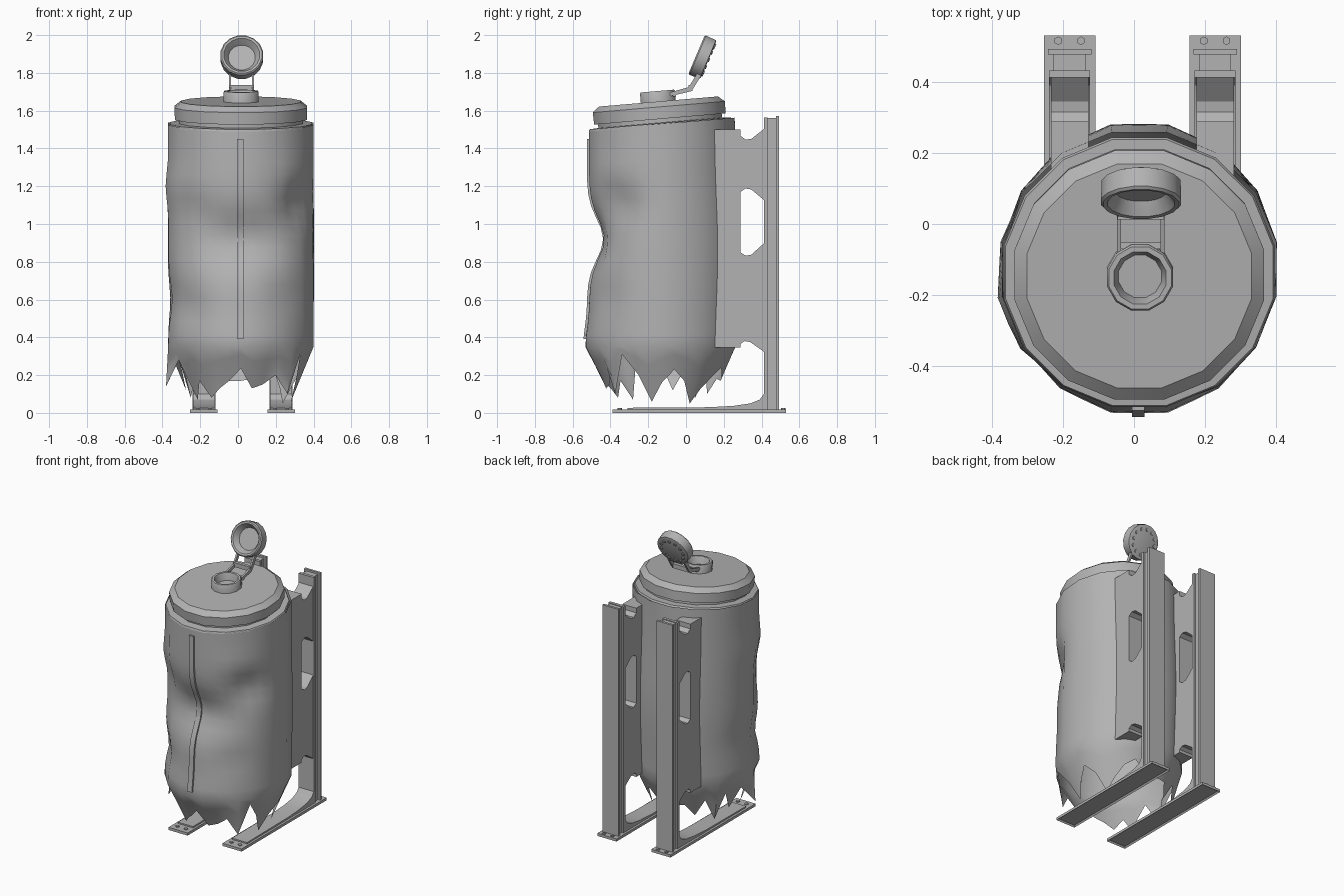
import bpy, bmesh, math
from mathutils import Vector, Matrix

if "Cube" in bpy.data.objects:
    bpy.data.objects.remove(bpy.data.objects["Cube"])

GREY = 0.45
steel = bpy.data.materials.new("plain grey")
steel.use_nodes = True
steel.diffuse_color = (GREY, GREY, GREY, 1)
steel.node_tree.nodes["Principled BSDF"].inputs["Base Color"].default_value = (GREY, GREY, GREY, 1)

CX, CY = 0.015, -0.128      # tank axis
TOP, TILT = 1.53, 0.085     # rim height and lean of the lid
FRONT = -math.pi / 2


def finish(name, bm, smooth=None):
    """Turn a bmesh into a coloured object."""
    bmesh.ops.recalc_face_normals(bm, faces=bm.faces)
    mesh = bpy.data.meshes.new(name)
    bm.to_mesh(mesh)
    bm.free()
    mesh.materials.append(steel)
    obj = bpy.data.objects.new(name, mesh)
    bpy.context.collection.objects.link(obj)
    if smooth:
        bpy.ops.object.select_all(action='DESELECT')
        obj.select_set(True)
        bpy.context.view_layer.objects.active = obj
        bpy.ops.object.shade_smooth_by_angle(angle=math.radians(smooth))
    return obj


def skin(bm, rows, closed):
    """Join rows of vertices with quads."""
    for a, b in zip(rows, rows[1:]):
        n = len(a)
        for i in range(n if closed else n - 1):
            j = (i + 1) % n
            bm.faces.new((a[i], a[j], b[j], b[i]))


def lathe(name, profile, sides, place, tilt=0.0, smooth=30):
    """Revolve a radius/height profile; end radii are capped."""
    bm = bmesh.new()
    rows = []
    for r, z in profile:
        angles = [(i + 0.5) * math.tau / sides for i in range(sides)]
        rows.append([bm.verts.new((r * math.cos(a), r * math.sin(a), z)) for a in angles])
    skin(bm, rows, True)
    bm.faces.new(rows[0])
    bm.faces.new(rows[-1])
    bm.transform(Matrix.Translation(place) @ Matrix.Rotation(tilt, 4, 'X'))
    return finish(name, bm, smooth)


def prism(name, outline, x, width, smooth=None):
    """Extrude a side outline (y, z) across x."""
    bm = bmesh.new()
    rows = [[bm.verts.new((x + s * width / 2, y, z)) for y, z in outline] for s in (-1, 1)]
    skin(bm, rows, True)
    for row in rows:
        bm.faces.new(row)
    return finish(name, bm, smooth)


def box(name, x, width, y0, y1, z0, z1):
    return prism(name, [(y0, z0), (y1, z0), (y1, z1), (y0, z1)], x, width)


# Dents and bulges in the tank skin: angle, height, depth, angular and vertical spread
DENTS = [
    (FRONT, 0.92, 0.086, 0.75, 0.15),
    (FRONT, 0.36, -0.02, 0.7, 0.12),
    (-0.62, 1.1, 0.05, 0.3, 0.11),
    (-0.85, 1.28, -0.008, 0.3, 0.08),
    (-0.9, 0.62, 0.015, 0.3, 0.1),
    (-2.9, 0.6, 0.022, 0.6, 0.12),
    (-2.8, 1.2, -0.015, 0.5, 0.1),
    (-2.3, 1.08, 0.02, 0.3, 0.09),
    (-2.35, 0.55, 0.018, 0.3, 0.07),
    (math.pi / 2, 0.85, -0.025, 0.9, 0.4),
]


def skin_point(a, z, spread=0.0):
    """Point on the dented sixteen-sided tank wall, flat at the front."""
    step = math.tau / 16
    off = (a + step / 2) % step - step / 2
    r = 0.392 * math.cos(step / 2) / math.cos(off)
    for da, dz, depth, wa, wz in DENTS:
        d = (a - da + math.pi) % math.tau - math.pi
        r -= depth * math.exp(-(d / wa) ** 2 - ((z - dz) / wz) ** 2)
    if z < 0.35:
        r -= (0.35 - z) * 0.42
    r += spread
    y = CY + r * math.sin(a)
    lean = max(0.0, min(1.0, (z - 1.2) / 0.33))
    return Vector((CX + r * math.cos(a), y, z + TILT * lean * (y - CY)))


# Torn edge height for each column, counter-clockwise from the left side
TORN = [0.16, 0.23, 0.17, 0.05, 0.13, 0.2, 0.24, 0.18,
        0.17, 0.17, 0.18, 0.1, 0.22, 0.08, 0.25, 0.12,
        0.25, 0.14, 0.28, 0.07, 0.17, 0.08, 0.13, 0.17,
        0.235, 0.13, 0.15, 0.2, 0.1, 0.31, 0.2, 0.06]
FLARE = {17: 0.1, 28: 0.07, 13: 0.04}

# Tank wall, ending in torn shards
bm = bmesh.new()
cols = len(TORN)
angles = [i * math.tau / cols for i in range(cols)]
heights = [TOP - i * (TOP - 0.35) / 18 for i in range(19)]
rows = [[bm.verts.new(skin_point(a, z)) for a in angles] for z in heights]
for t in (0.35, 0.7, 1.0):
    rows.append([bm.verts.new(skin_point(a, 0.35 + (end - 0.35) * t, FLARE.get(i, 0) * t))
                 for i, (a, end) in enumerate(zip(angles, TORN))])
skin(bm, rows, True)
finish("torn_tank_wall", bm, 40)

# Raised seam strip down the front
bm = bmesh.new()
rows = []
for i in range(19):
    z = 0.39 + i * 1.06 / 18
    y = skin_point(FRONT, z).y
    rows.append([bm.verts.new((x, y + d, z))
                 for x, d in ((-0.005, 0.01), (-0.005, -0.012), (0.03, -0.012), (0.03, 0.01))])
skin(bm, rows, True)
bm.faces.new(rows[0])
bm.faces.new(rows[-1])
finish("front_seam", bm, 40)

# Lid with groove, chamfer and flat top
lathe("lid", [(0.388, -0.008), (0.383, 0.003), (0.335, 0.006), (0.335, 0.026), (0.356, 0.026),
              (0.358, 0.09), (0.322, 0.119)],
      16, (CX, CY - 0.008, TOP), TILT)

# Filler neck
lathe("filler_neck", [(0.096, -0.03), (0.096, 0.047), (0.091, 0.054), (0.076, 0.054),
                      (0.068, 0.03), (0.062, 0.005)], 12, (CX + 0.002, -0.147, 1.65), TILT, 40)

# Open cap, tipped back
CAP, CAP_TILT = Vector((0.02, 0.087, 1.883)), 1.17
lathe("cap", [(0.1, -0.035), (0.113, -0.031), (0.115, 0.027), (0.108, 0.034), (0.096, 0.032),
              (0.082, 0.012), (0.072, -0.005)], 16, CAP, CAP_TILT, 40)
turn = Matrix.Rotation(CAP_TILT, 3, 'X')
for i in range(12):
    a = i * math.tau / 12
    spot = CAP + turn @ Vector((0.082 * math.cos(a), 0.082 * math.sin(a), -0.037))
    lathe("cap_stud", [(0.011, -0.004), (0.011, 0.006)], 8, spot, CAP_TILT)

# Hinge arms and cross bars
for x in (-0.042, 0.08):
    prism("hinge_arm", [(-0.09, 1.675), (0.025, 1.702), (0.04, 1.72), (0.08, 1.785),
                        (0.06, 1.8), (0.015, 1.725), (-0.09, 1.695)], x, 0.012)
box("hinge_pin", 0.019, 0.13, 0.012, 0.034, 1.705, 1.735)
box("neck_hinge_bar", 0.019, 0.13, -0.07, -0.052, 1.675, 1.697)

# Two identical wall stands
for x in (-0.181, 0.228):
    plate = bmesh.new()
    bmesh.ops.create_cube(plate, size=1)
    plate.transform(Matrix.Translation((x, 0.07, 0.009)) @ Matrix.Diagonal((0.145, 0.92, 0.018, 1)))
    under = min(plate.faces, key=lambda f: f.calc_center_median().z)
    bmesh.ops.inset_region(plate, faces=[under], thickness=0.012)
    bmesh.ops.translate(plate, verts=under.verts, vec=(0, 0, 0.01))
    finish("base_plate", plate)

    # Foot strip curving up into the front flange
    prism("foot_and_flange", [(-0.31, 0.015), (-0.31, 0.027), (0.12, 0.03), (0.25, 0.037),
                              (0.34, 0.05), (0.39, 0.07), (0.412, 0.1), (0.412, 1.565),
                              (0.432, 1.565), (0.432, 0.015)], x, 0.115, 25)
    box("column_web", x, 0.09, 0.43, 0.478, 0.015, 1.56)
    box("column_back", x, 0.122, 0.476, 0.492, 0.015, 1.572)

    # Bracket to the tank, with a cut-out against the column
    prism("tank_bracket", [(0.1, 0.345), (0.288, 0.345), (0.288, 0.365), (0.31, 0.38),
                           (0.34, 0.375), (0.415, 0.322), (0.415, 0.9), (0.345, 0.837),
                           (0.315, 0.832), (0.288, 0.85), (0.288, 1.17), (0.315, 1.188),
                           (0.345, 1.183), (0.415, 1.125), (0.415, 1.505), (0.345, 1.45),
                           (0.315, 1.447), (0.288, 1.468), (0.288, 1.5), (0.1, 1.5)],
          x, 0.106)

    # Hex bolts at both ends of the base
    for y in (-0.35, 0.515):
        for dx in (-0.032, 0.032):
            lathe("bolt", [(0.012, 0.0), (0.012, 0.008)], 6, (x + dx, y, 0.017), 0, 20)
